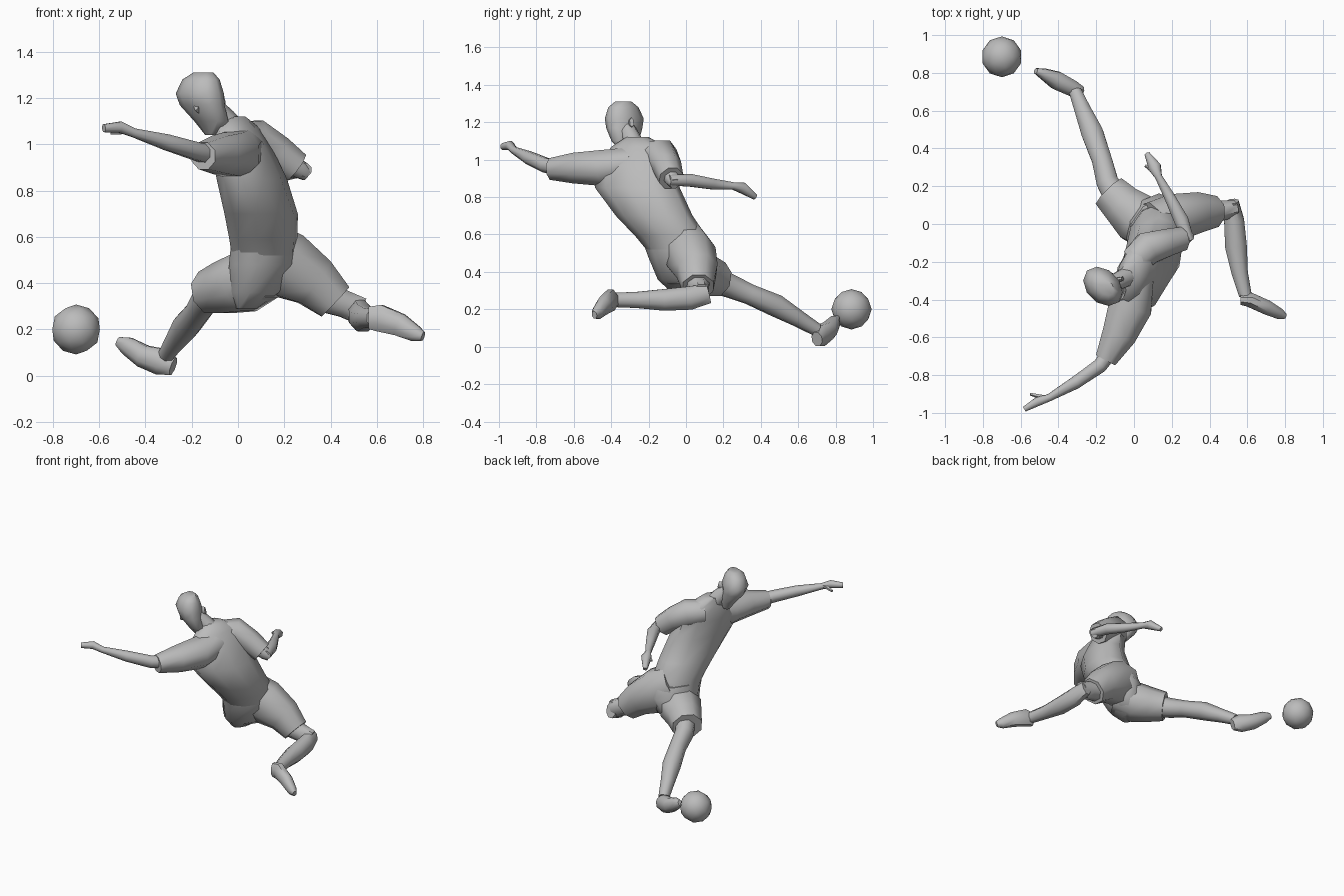
import bpy
import bmesh
import math
from mathutils import Vector

default_cube = bpy.data.objects.get("Cube")
if default_cube:
    bpy.data.objects.remove(default_cube, do_unlink=True)

# One plain clay colour for the whole figure
clay = bpy.data.materials.new("clay_grey")
clay.use_nodes = True
clay_colour = (0.5, 0.5, 0.5, 1)
clay.diffuse_color = clay_colour
clay.node_tree.nodes["Principled BSDF"].inputs["Base Color"].default_value = clay_colour

UP = Vector((0, 0, 1))


def finish(name, bm, angle=50):
    """Turn a bmesh into a shaded object with the clay material."""
    bmesh.ops.recalc_face_normals(bm, faces=bm.faces)
    mesh = bpy.data.meshes.new(name)
    bm.to_mesh(mesh)
    bm.free()
    mesh.materials.append(clay)
    part = bpy.data.objects.new(name, mesh)
    bpy.context.scene.collection.objects.link(part)
    bpy.ops.object.select_all(action="DESELECT")
    part.select_set(True)
    bpy.context.view_layer.objects.active = part
    bpy.ops.object.shade_smooth_by_angle(angle=math.radians(angle))
    return part


def loft(name, rings, sides=8, axes=None):
    """Skin oval rings (centre, side radius, upright radius) along a path.

    Rings stand square to the path unless fixed axes are given."""
    bm = bmesh.new()
    centres = [Vector(ring[0]) for ring in rings]
    loops = []
    for index, (_, side_radius, upright_radius) in enumerate(rings):
        before = centres[max(index - 1, 0)]
        after = centres[min(index + 1, len(rings) - 1)]
        tangent = (after - before).normalized()
        if axes:
            side, across = axes
        else:
            side = tangent.cross(UP).normalized()
            across = side.cross(tangent)
        loop = []
        for step in range(sides):
            turn = math.tau * (step + .5) / sides
            offset = side * math.cos(turn) * side_radius + across * math.sin(turn) * upright_radius
            loop.append(bm.verts.new(centres[index] + offset * 1.04))
        loops.append(loop)
    for lower, upper in zip(loops, loops[1:]):
        for step in range(sides):
            follow = (step + 1) % sides
            bm.faces.new((lower[step], lower[follow], upper[follow], upper[step]))
    bm.faces.new(loops[0])
    bm.faces.new(loops[-1])
    return finish(name, bm)


# Side and facing directions of the body and of the head
body_axes = (Vector((.36, .93, 0)), Vector((-.93, .36, 0)))
head_axes = (Vector((.7, .7, 0)), Vector((-.7, .7, 0)))

# Shirt body, from hem to collar
loft("shirt_body", [
    ((.11, -.05, .52), .16, .13),
    ((.11, -.08, .59), .19, .135),
    ((.1, -.17, .7), .205, .145),
    ((.06, -.26, .85), .23, .13),
    ((.02, -.27, .97), .22, .11),
    ((0, -.25, 1.07), .15, .08),
    ((-.02, -.26, 1.12), .06, .05),
], sides=10, axes=body_axes)

# Sleeves, from shoulder to cuff
loft("left_sleeve", [
    ((.02, -.28, .98), .09, .09),
    ((-.02, -.44, .955), .12, .1),
    ((-.08, -.59, .955), .095, .085),
    ((-.15, -.72, .95), .06, .06),
])
loft("right_sleeve", [
    ((0, -.2, 1.02), .08, .08),
    ((.07, -.13, 1.02), .09, .09),
    ((.17, -.1, .96), .075, .08),
    ((.25, -.08, .9), .065, .07),
])

# Shorts: pelvis and two legs
loft("shorts_hips", [
    ((.04, -.01, .29), .07, .04),
    ((.07, -.01, .36), .14, .11),
    ((.11, -.02, .48), .18, .14),
    ((.11, -.05, .56), .18, .13),
], sides=10, axes=body_axes)
loft("shorts_front_leg", [
    ((.12, -.04, .44), .12, .11),
    ((.02, .03, .4), .14, .13),
    ((-.06, .1, .38), .115, .115),
    ((-.13, .17, .36), .1, .095),
])
loft("shorts_back_leg", [
    ((.1, -.01, .54), .13, .14),
    ((.2, .03, .48), .13, .15),
    ((.33, .06, .405), .11, .115),
    ((.42, .065, .32), .085, .09),
])

# Bare legs
loft("front_leg", [
    ((-.08, .12, .37), .07, .07),
    ((-.14, .22, .33), .06, .065),
    ((-.17, .34, .28), .055, .055),
    ((-.22, .48, .22), .06, .06),
    ((-.27, .6, .15), .045, .045),
    ((-.31, .7, .09), .035, .035),
])
loft("back_thigh", [
    ((.38, .06, .34), .07, .07),
    ((.46, .07, .31), .055, .06),
    ((.53, .08, .28), .045, .06),
])
loft("back_shin", [
    ((.52, .12, .285), .035, .055),
    ((.53, .02, .26), .055, .065),
    ((.54, -.12, .25), .06, .06),
    ((.56, -.26, .25), .045, .045),
    ((.59, -.38, .25), .035, .04),
])

# Feet, from heel to toe
loft("front_foot", [
    ((-.28, .7, .04), .03, .04),
    ((-.33, .72, .06), .045, .06),
    ((-.41, .76, .085), .05, .05),
    ((-.48, .795, .13), .03, .04),
    ((-.52, .81, .15), .015, .02),
])
loft("back_foot", [
    ((.565, -.4, .25), .03, .05),
    ((.61, -.4, .25), .04, .06),
    ((.7, -.44, .22), .04, .05),
    ((.77, -.475, .18), .03, .035),
    ((.8, -.49, .17), .015, .02),
])

# Forearms running into flat hands
loft("left_arm", [
    ((-.1, -.64, .95), .045, .045),
    ((-.18, -.75, .97), .04, .04),
    ((-.31, -.84, 1.01), .035, .035),
    ((-.45, -.92, 1.05), .02, .02),
    ((-.51, -.94, 1.075), .025, .025),
    ((-.58, -.98, 1.07), .015, .018),
])
loft("left_thumb", [
    ((-.47, -.92, 1.06), .015, .015),
    ((-.55, -.9, 1.05), .008, .008),
], sides=5)
loft("right_upper_arm", [
    ((.2, -.09, .93), .045, .045),
    ((.27, -.07, .89), .04, .04),
    ((.3, -.06, .87), .025, .03),
])
loft("right_forearm", [
    ((.29, -.09, .89), .03, .03),
    ((.25, .02, .89), .04, .035),
    ((.19, .14, .87), .03, .03),
    ((.13, .25, .86), .02, .02),
    ((.11, .3, .85), .035, .03),
    ((.07, .37, .8), .015, .015),
])
loft("right_thumb", [
    ((.12, .27, .85), .015, .015),
    ((.06, .31, .84), .008, .008),
], sides=5)

# Neck, head and ears
loft("neck", [
    ((-.01, -.27, 1.04), .06, .06),
    ((-.06, -.29, 1.11), .05, .05),
    ((-.12, -.32, 1.17), .045, .045),
])
loft("head", [
    ((-.11, -.31, 1.04), .025, .035),
    ((-.115, -.325, 1.1), .055, .085),
    ((-.155, -.33, 1.17), .075, .11),
    ((-.165, -.33, 1.22), .085, .115),
    ((-.16, -.335, 1.28), .065, .09),
    ((-.15, -.335, 1.31), .035, .05),
], sides=10, axes=head_axes)
for ear_name, base, tip in (
    ("left_ear", (-.16, -.37, 1.16), (-.18, -.4, 1.17)),
    ("right_ear", (-.1, -.3, 1.19), (-.06, -.29, 1.2)),
):
    loft(ear_name, [(base, .015, .03), (tip, .012, .025)], sides=6)

# Ball
ball = bmesh.new()
bmesh.ops.create_icosphere(ball, subdivisions=2, radius=.108)
bmesh.ops.translate(ball, verts=ball.verts, vec=(-.7, .885, .2))
finish("ball", ball)
